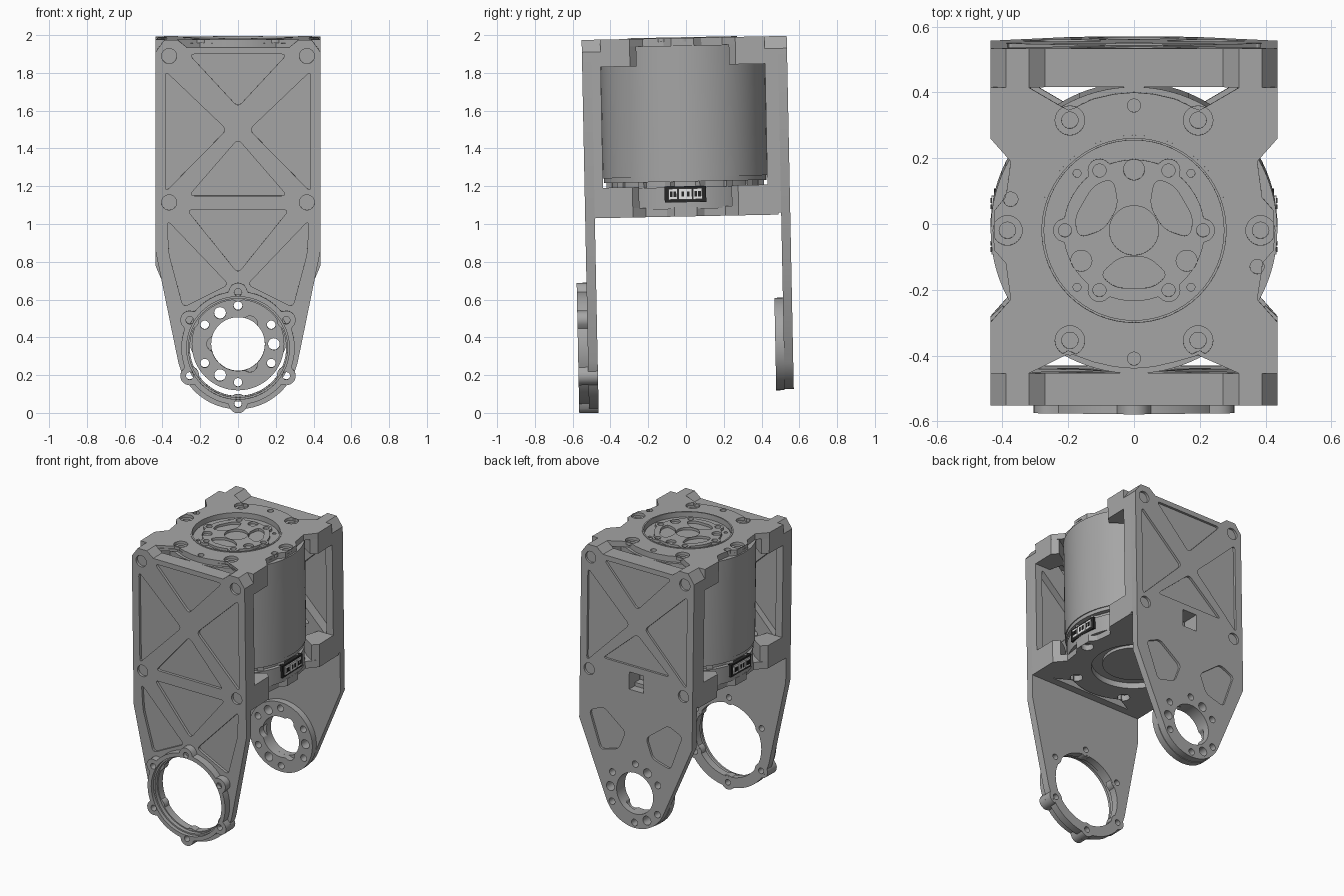
import bpy, bmesh
from math import sin, cos, pi, sqrt, atan2, acos, hypot, radians
from mathutils import Matrix, Vector

old = bpy.data.objects.get("Cube")
if old:
    bpy.data.objects.remove(old)


def material(name, value):
    m = bpy.data.materials.new(name)
    m.use_nodes = True
    col = (value, value, value, 1)
    m.diffuse_color = col
    m.node_tree.nodes["Principled BSDF"].inputs["Base Color"].default_value = col
    return m


GREY = material("machined grey", 0.38)
WHITE = material("connector white", 0.85)
BLACK = material("socket black", 0.02)
# the whole assembly leans slightly about its width axis
LEAN = Matrix.Translation((0, 0, 1)) @ Matrix.Rotation(0.02, 4, "X") @ Matrix.Translation((0, 0, -1))


# ---------- 2D shape helpers ----------
def circle(x, y, r, n=32):
    return [(x + r * cos(2 * pi * i / n), y + r * sin(2 * pi * i / n)) for i in range(n)]


def rounded(pts, r=0.03):
    out = []
    for i, p in enumerate(pts):
        p, a, b = Vector(p), Vector(pts[i - 1]), Vector(pts[(i + 1) % len(pts)])
        u, v = a - p, b - p
        p0 = p + u.normalized() * min(r, u.length * 0.45)
        p1 = p + v.normalized() * min(r, v.length * 0.45)
        for t in (0, 0.25, 0.5, 0.75, 1):
            out.append(tuple(p0 * (1 - t) ** 2 + p * 2 * t * (1 - t) + p1 * t * t))
    return out


def lobed(cx, cy, R, d, l, angles, n=144):
    """Circle with round ears of radius l at distance d."""
    pts = []
    for i in range(n):
        a, r = 2 * pi * i / n, R
        for g in angles:
            s = d * sin(a - radians(g))
            if cos(a - radians(g)) > 0 and abs(s) < l:
                r = max(r, d * cos(a - radians(g)) + sqrt(l * l - s * s))
        pts.append((cx + r * cos(a), cy + r * sin(a)))
    return pts


def mirror(pts):
    return [(-x, y) for x, y in pts]


def ring_holes(cx, cy, d, r, angles):
    return [circle(cx + d * cos(radians(g)), cy + d * sin(radians(g)), r, 20) for g in angles]


# ---------- solid helpers ----------
def finish(name, mesh, mat):
    mesh.materials.clear()
    mesh.materials.append(mat)
    ob = bpy.data.objects.new(name, mesh)
    bpy.context.collection.objects.link(ob)
    mesh.transform(LEAN)
    bpy.ops.object.select_all(action="DESELECT")
    ob.select_set(True)
    bpy.context.view_layer.objects.active = ob
    bpy.ops.object.shade_smooth_by_angle(angle=radians(28))
    return ob


def slab(name, outline, holes, lo, hi, upright=False, mat=GREY):
    """Extrude an outline with holes from lo to hi, along z or (upright) along y."""
    cu = bpy.data.curves.new(name, "CURVE")
    cu.dimensions, cu.fill_mode, cu.extrude = "2D", "BOTH", abs(hi - lo) / 2
    for loop in [outline] + holes:
        sp = cu.splines.new("POLY")
        sp.points.add(len(loop) - 1)
        for p, (x, y) in zip(sp.points, loop):
            p.co = (x, y, 0, 1)
        sp.use_cyclic_u = True
    tmp = bpy.data.objects.new("tmp", cu)
    bpy.context.collection.objects.link(tmp)
    dg = bpy.context.evaluated_depsgraph_get()
    mesh = bpy.data.meshes.new_from_object(tmp.evaluated_get(dg))
    bpy.data.objects.remove(tmp)
    mid = (lo + hi) / 2
    bm = bmesh.new()
    bm.from_mesh(mesh)
    for v in bm.verts:
        x, y, z = v.co
        v.co = (x, z + mid, y) if upright else (x, y, z + mid)
    bmesh.ops.remove_doubles(bm, verts=bm.verts, dist=1e-5)
    bmesh.ops.recalc_face_normals(bm, faces=bm.faces)
    bm.to_mesh(mesh)
    bm.free()
    return finish(name, mesh, mat)


def box(name, x0, x1, y0, y1, z0, z1, mat=GREY):
    return slab(name, [(x0, y0), (x1, y0), (x1, y1), (x0, y1)], [], z0, z1, mat=mat)


# ---------- side plates ----------
W, CZ = 0.437, 0.355          # half width, height of the lower joint axis
HEX = [30, 90, 150, 210, 270, 330]


def plate_outline(shoulder, R):
    ang = atan2(shoulder - CZ, W) - acos(R / hypot(W, shoulder - CZ))
    side = [(0.27, 1.945), (0.32, 1.985), (0.39, 1.985), (W, 1.92), (W, shoulder)]
    arc = [(R * cos(ang + (-pi - 2 * ang) * i / 48), CZ + R * sin(ang + (-pi - 2 * ang) * i / 48)) for i in range(49)]
    return side + arc + mirror(side)[::-1]


def truss(base):
    left = [(0.385, 1.82), (0.06, 1.51), (0.385, 1.18)]
    return [rounded(p) for p in ([(-0.26, 1.91), (0.26, 1.91), (0, 1.63)], left, mirror(left),
                                 [(0, 1.46), (0.26, base), (-0.26, base)])]


screws = [circle(sx * 0.365, z, 0.04, 24) for sx in (-1, 1) for z in (1.9, 1.125)]
inner_rim = [(0.27, 1.945), (0.32, 1.985), (0.39, 1.985), (W, 1.92), (W, 1.05)]
inner_rim = inner_rim + mirror(inner_rim)[::-1]

# front plate: pocketed outer skin, solid web, inner truss frame
low = [(0.375, 1.03), (0.05, 0.69), (0.29, 0.57), (0.365, 0.85)]
front_pockets = truss(1.16) + [rounded(p) for p in ([(-0.27, 1.085), (0.27, 1.085), (0, 0.75)], low, mirror(low))]
front = plate_outline(0.87, 0.325)
bore = circle(0, CZ, 0.255, 64)
bolts = ring_holes(0, CZ, 0.295, 0.02, HEX)
slab("front_plate_skin", front, [bore] + bolts + front_pockets + screws, -0.533, -0.515, True)
slab("front_plate_web", front, [bore] + bolts, -0.515, -0.482, True)
slab("front_plate_inner_frame", inner_rim, truss(1.16), -0.482, -0.435, True)
slab("front_flange", lobed(0, CZ, 0.3, 0.295, 0.05, HEX), [circle(0, CZ, 0.272, 64)] + bolts, -0.585, -0.533, True)
slab("front_flange_lip", circle(0, CZ, 0.285, 64), [circle(0, CZ, 0.262, 64)], -0.56, -0.533, True)
for i, g in enumerate(HEX):
    cx, cy = 0.295 * cos(radians(g)), CZ + 0.295 * sin(radians(g))
    slab("front_plate_ear", circle(cx, cy, 0.05, 28), [circle(cx, cy, 0.02, 20)], -0.5325, -0.4825, True)

# back plate: smaller joint end, square cable window
quad = [(0.36, 0.84), (0.25, 0.89), (0.08, 0.76), (0.13, 0.63), (0.27, 0.59)]
window = [(-0.055, 1.065), (0.055, 1.065), (0.055, 1.185), (-0.055, 1.185)]
back = plate_outline(0.77, 0.24)
hub_bore = circle(0, CZ, 0.142, 48)
hub_bolts = ring_holes(0, CZ, 0.203, 0.023, HEX) + ring_holes(0, CZ, 0.19, 0.031, [0, 120, 240])
slab("back_plate_skin", back, [hub_bore, window] + hub_bolts + truss(1.23) + [rounded(quad), rounded(mirror(quad))] + screws,
     0.537, 0.553, True)
slab("back_plate_web", back, [hub_bore, window] + hub_bolts, 0.505, 0.537, True)
slab("back_plate_inner_frame", inner_rim, truss(1.23) + [window], 0.435, 0.505, True)
slab("back_hub", circle(0, CZ, 0.245, 64),
     [lobed(0, CZ, 0.142, 0.125, 0.04, [60, 180, 300])] + hub_bolts, 0.46, 0.505, True)

# ---------- brackets ----------
quarter = [(W, 0.435), (W, 0.28), (0.375, 0.21), (0.39, 0.1), (0.425, 0.06)]
edge = [(0, 0.42), (0.06, 0.415), (0.125, 0.4), (0.2, 0.365), (0.32, 0.435)]
right = edge + quarter
right = right + [(x, -y) for x, y in right[::-1]]
bracket = right + mirror(right[1:-1])[::-1]
spots = [(sx * 0.195, sy * 0.335) for sx in (-1, 1) for sy in (-1, 1)] + [(-0.385, 0), (0.385, 0)]


def spot_holes(r):
    return [circle(x, y, r, 24) for x, y in spots]


small = [circle(0, 0.38, 0.02, 20), circle(0, -0.39, 0.02, 20), circle(-0.375, 0.095, 0.022, 20), circle(0.375, -0.11, 0.022, 20)]
slab("top_bracket_face", bracket, [circle(0, 0, 0.288, 64)] + spot_holes(0.045) + small, 1.965, 1.985)
slab("top_bracket_body", bracket, [circle(0, 0, 0.288, 64)] + spot_holes(0.025), 1.945, 1.965)
slab("top_bracket_collar", circle(0, 0, 0.29, 64), [circle(0, 0, 0.28, 64)], 1.95, 1.989)
slab("bottom_bracket", bracket, [circle(0, 0, 0.27, 64)] + spot_holes(0.04), 1.04, 1.09)
for sx in (-1, 1):
    for sy in (-1, 1):
        corner = [(0.32, 0.435), (W, 0.435), (W, 0.28), (0.4, 0.245), (0.33, 0.29), (0.285, 0.33)]
        shape = [(sx * x, sy * y) for x, y in corner]
        slab("top_corner_block", shape, [], 1.84, 1.985)
        slab("bottom_corner_block", shape, [], 1.04, 1.2)
for sy in (-1, 1):
    box("bottom_tie_bar", -W, W, sy * 0.43, sy * 0.49, 1.04, 1.09)

# ---------- motor ----------
slab("motor_can", circle(0, 0, 0.436, 96), [], 1.25, 1.945)
slab("motor_band", circle(0, 0, 0.43, 96), [], 1.225, 1.25)
slab("motor_gap", circle(0, 0, 0.4, 96), [], 1.19, 1.225)
slab("motor_base", circle(0, 0, 0.425, 96), [], 1.08, 1.195)
slab("motor_base_cap", circle(0, 0, 0.2, 48), [], 1.06, 1.08)
for k in range(16):
    g = 2 * pi * (k + 0.5) / 16
    slab("motor_clip", circle(0.395 * cos(g), 0.395 * sin(g), 0.03, 4), [], 1.19, 1.23)

# output hub on top
fan = [(r * cos(radians(g)), r * sin(radians(g))) for r, g in
       [(0.1, -28), (0.19, -38), (0.205, -18), (0.205, 18), (0.19, 38), (0.1, 28)]]


def turned(pts, g):
    c, s = cos(radians(g)), sin(radians(g))
    return [(x * c - y * s, x * s + y * c) for x, y in pts]


hub = lobed(0, 0, 0.215, 0.21, 0.036, range(0, 360, 60))
fans = [rounded(turned(fan, g)) for g in (30, 150, 270)]
hub_holes = ring_holes(0, 0, 0.21, 0.02, range(0, 360, 60)) + ring_holes(0, 0, 0.185, 0.032, [90, 210, 330])
fans = [rounded([(x * 0.9, y * 0.9) for x, y in turned(fan, g)]) for g in (30, 150, 270)]
slab("output_hub", hub, [circle(0, 0, 0.075, 40)] + fans + hub_holes, 1.95, 1.972)
slab("output_floor", circle(0, 0, 0.275, 64), ring_holes(0, 0, 0.245, 0.012, [45, 135, 225, 315]), 1.94, 1.955)

# cable connectors on both sides
for s in (-1, 1):
    box("connector_recess", s * 0.40, s * 0.426, -0.11, 0.11, 1.115, 1.2, BLACK)
    for y, w in ((-0.065, 0.024), (0, 0.036), (0.065, 0.024)):
        box("connector_shell", s * 0.40, s * 0.434, y - w, y + w, 1.13, 1.188, WHITE)
        for dy in (-0.4, 0.4):
            box("connector_pin", s * 0.42, s * 0.437, y + dy * w - 0.007, y + dy * w + 0.007, 1.145, 1.173, BLACK)
